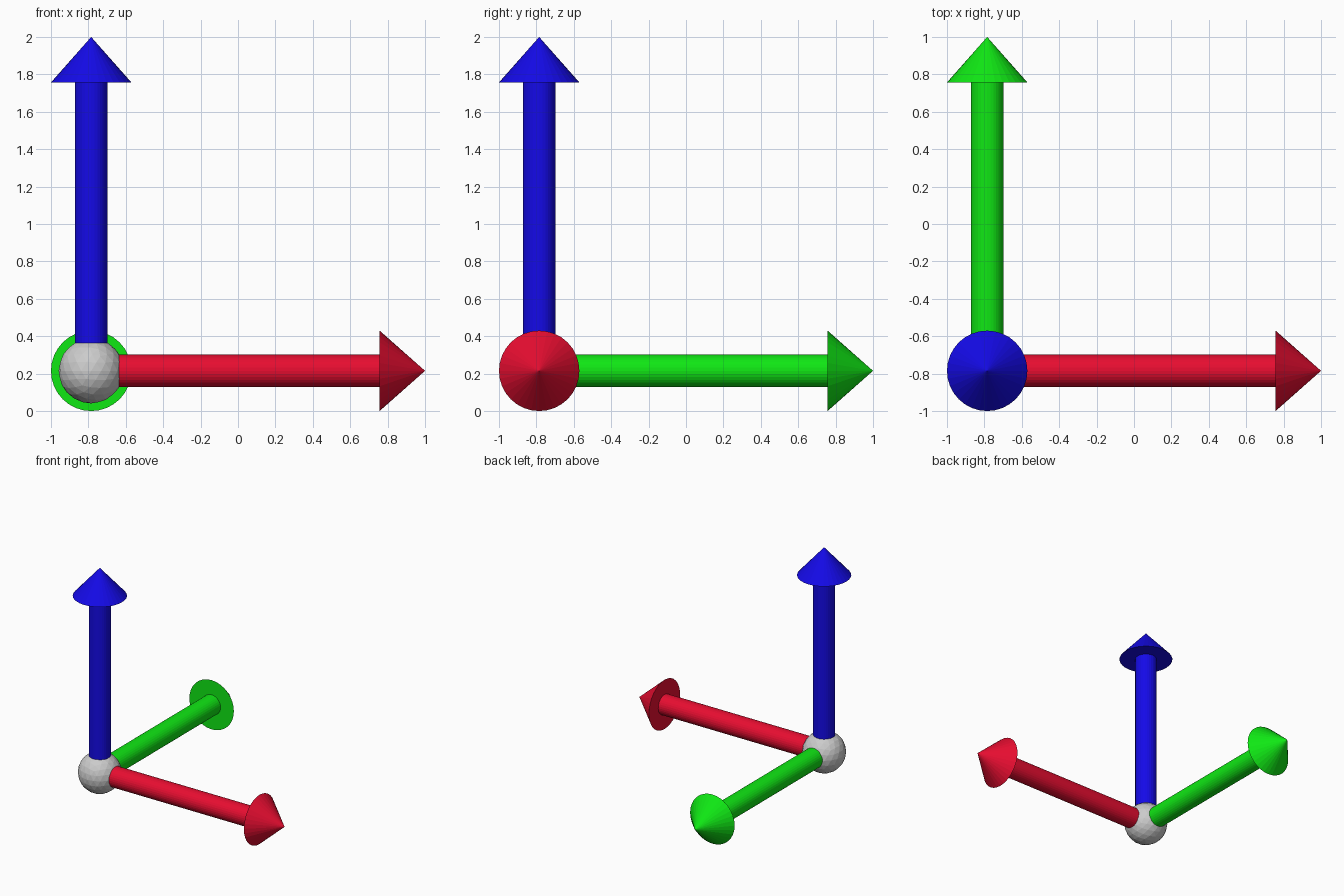
import bpy
from mathutils import Vector

if "Cube" in bpy.data.objects:
    bpy.data.objects.remove(bpy.data.objects["Cube"])

ORIGIN = Vector((-0.785, -0.785, 0.215))
SHAFT_R, HEAD_R = 0.087, 0.215
SHAFT_LEN, TOTAL_LEN = 1.542, 1.785
SIDES = 32


def paint(obj, name, rgb):
    mat = bpy.data.materials.new(name)
    mat.diffuse_color = (*rgb, 1)
    mat.use_nodes = True
    mat.node_tree.nodes["Principled BSDF"].inputs["Base Color"].default_value = mat.diffuse_color
    obj.data.materials.append(mat)


def arrow(axis, direction, rgb):
    d = Vector(direction)
    rot = d.to_track_quat('Z', 'Y').to_euler()
    # shaft, starting inside the hub
    bpy.ops.mesh.primitive_cylinder_add(
        vertices=SIDES, radius=SHAFT_R, depth=SHAFT_LEN,
        location=ORIGIN + d * SHAFT_LEN / 2, rotation=rot)
    shaft = bpy.context.object
    shaft.name = axis + "_arrow_shaft"
    # pointed head
    head_len = TOTAL_LEN - SHAFT_LEN
    bpy.ops.mesh.primitive_cone_add(
        vertices=SIDES, radius1=HEAD_R, radius2=0, depth=head_len,
        location=ORIGIN + d * (SHAFT_LEN + head_len / 2), rotation=rot)
    head = bpy.context.object
    head.name = axis + "_arrow_head"
    for part in (shaft, head):
        paint(part, axis + "_paint", rgb)


# faceted hub ball
bpy.ops.mesh.primitive_ico_sphere_add(subdivisions=3, radius=0.174, location=ORIGIN)
bpy.context.object.name = "hub_ball"

# one arrow per axis
arrow("x", (1, 0, 0), (0.8, 0.004, 0.03))
arrow("y", (0, 1, 0), (0.005, 0.8, 0.007))
arrow("z", (0, 0, 1), (0.007, 0.003, 0.8))
